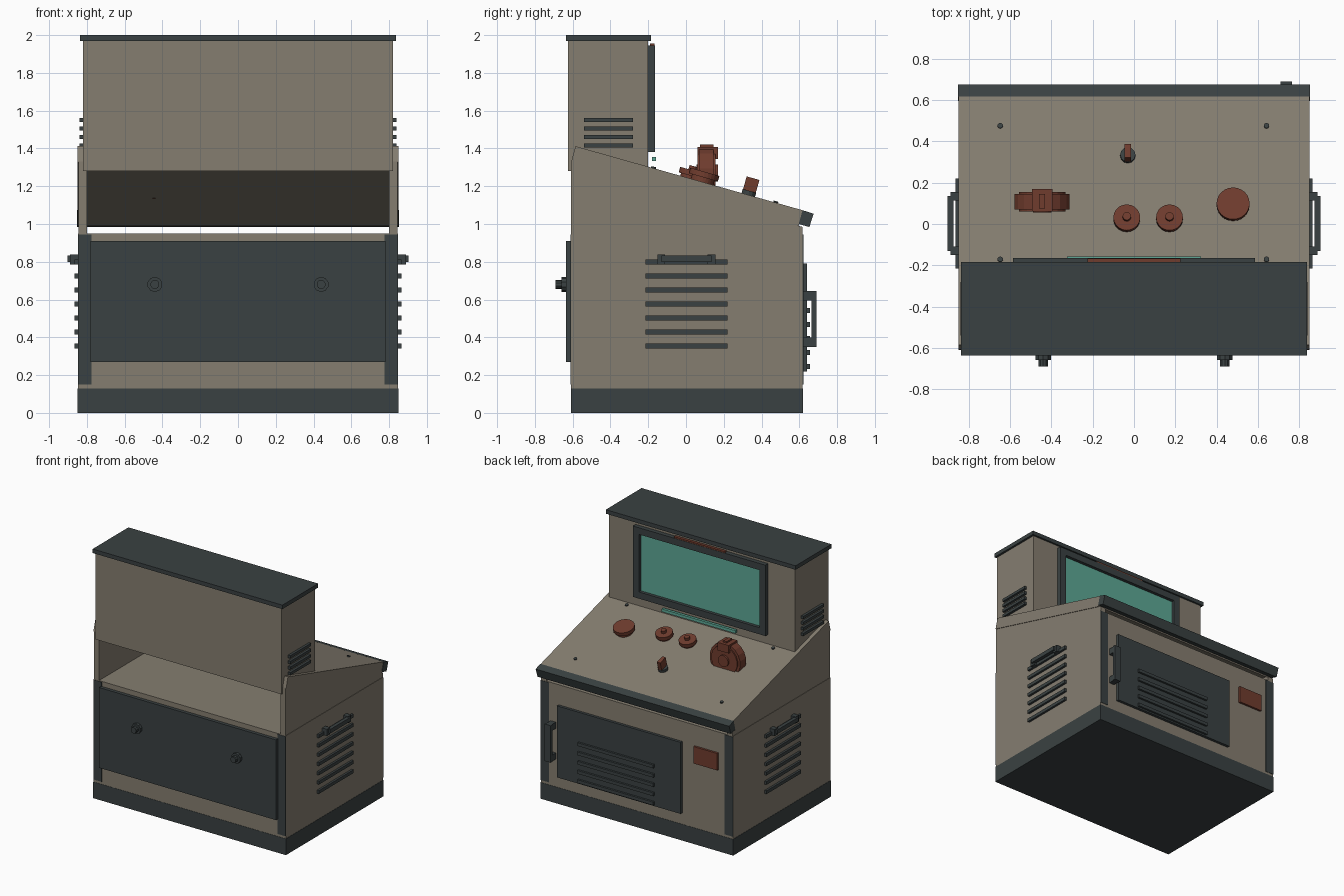
import bpy, bmesh, math
from mathutils import Vector, Matrix

old = bpy.data.objects.get("Cube")
if old:
    bpy.data.objects.remove(old)


def material(name, rgb):
    m = bpy.data.materials.new(name)
    m.use_nodes = True
    m.diffuse_color = (*rgb, 1)
    m.node_tree.nodes["Principled BSDF"].inputs["Base Color"].default_value = (*rgb, 1)
    return m


BEIGE = material("warm_grey_paint", (0.235, 0.207, 0.163))
DARK = material("dark_slate_metal", (0.042, 0.053, 0.054))
RED = material("rust_red", (0.16, 0.045, 0.027))
TEAL = material("teal_glass", (0.11, 0.39, 0.3))


def finish(name, bm, *mats):
    bmesh.ops.recalc_face_normals(bm, faces=bm.faces)
    mesh = bpy.data.meshes.new(name)
    bm.to_mesh(mesh)
    bm.free()
    for m in mats:
        mesh.materials.append(m)
    ob = bpy.data.objects.new(name, mesh)
    bpy.context.scene.collection.objects.link(ob)
    return ob


def add_box(bm, x, y, z):
    size = Matrix.Diagonal((x[1] - x[0], y[1] - y[0], z[1] - z[0], 1))
    mid = Vector([(a + b) / 2 for a, b in (x, y, z)])
    bmesh.ops.create_cube(bm, size=1, matrix=Matrix.Translation(mid) @ size)


def box(name, x, y, z, mat):
    bm = bmesh.new()
    add_box(bm, x, y, z)
    return finish(name, bm, mat)


def side_profile(name, points, x, mat):
    """Extrude a y-z outline along x."""
    bm = bmesh.new()
    face = bm.faces.new([bm.verts.new((x[0], y, z)) for y, z in points])
    out = bmesh.ops.extrude_face_region(bm, geom=[face])
    moved = [v for v in out["geom"] if isinstance(v, bmesh.types.BMVert)]
    bmesh.ops.translate(bm, verts=moved, vec=(x[1] - x[0], 0, 0))
    return finish(name, bm, mat)


def stack(name, frame, tiers, mat, sides=24):
    """Coaxial cylinders, each given as radius, start, end along the frame's z."""
    bm = bmesh.new()
    for r, a, b in tiers:
        bmesh.ops.create_cone(bm, cap_ends=True, segments=sides, radius1=r, radius2=r,
                              depth=b - a, matrix=frame @ Matrix.Translation((0, 0, (a + b) / 2)))
    return finish(name, bm, mat)


def louvers(name, x, y, heights, thick):
    bm = bmesh.new()
    for h in heights:
        add_box(bm, x, y, (h - thick / 2, h + thick / 2))
    return finish(name, bm, DARK)


def span(s, a, b):
    return tuple(sorted((s * a, s * b)))


# Cabinet body and plinth
box("plinth", (-0.85, 0.85), (-0.61, 0.62), (0, 0.13), DARK)
box("cabinet_body", (-0.848, 0.848), (-0.608, 0.618), (0.13, 0.95), BEIGE)

# Mirrored side parts
for s, side in ((1, "left"), (-1, "right")):
    side_profile(side + "_cheek", [(-0.608, 0.95), (0.618, 0.95), (0.618, 0.984), (-0.608, 1.33)],
                 span(s, 0.8, 0.845), BEIGE)
    for y, end in ((-0.611, "rear"), (0.551, "front")):
        box(f"{side}_{end}_corner_post", span(s, 0.775, 0.8475), (y, y + 0.07), (0.15, 0.945), DARK)
    louvers(side + "_cabinet_louvers", span(s, 0.84, 0.865), (-0.215, 0.22),
            [0.355 + 0.074 * i for i in range(7)], 0.026)
    louvers(side + "_hood_louvers", span(s, 0.81, 0.84), (-0.54, -0.28),
            [1.415 + 0.045 * i for i in range(4)], 0.022)
    # Carry handle
    bm = bmesh.new()
    for y in (-0.15, 0.115):
        add_box(bm, span(s, 0.84, 0.89), (y, y + 0.04), (0.785, 0.838))
    add_box(bm, span(s, 0.875, 0.903), (-0.13, 0.135), (0.8, 0.832))
    finish(side + "_carry_handle", bm, DARK)
    # Rear panel fastener
    back = Matrix.Translation((s * 0.44, -0.63, 0.68)) @ Matrix.Rotation(math.pi / 2, 4, "X")
    stack(side + "_rear_fastener", back, [(0.04, 0, 0.028), (0.024, 0.028, 0.06)], DARK, 10)

box("rear_panel", (-0.78, 0.78), (-0.635, -0.6), (0.27, 0.91), DARK)

# Sloping console and its front rail
side_profile("console_slab", [(-0.585, 1.412), (0.62, 1.072), (0.597, 0.99), (-0.608, 1.328)],
             (-0.85, 0.85), BEIGE)
side_profile("console_rail", [(0.617, 1.073), (0.676, 1.054), (0.653, 0.984), (0.597, 1.0)],
             (-0.853, 0.853), DARK)

# Display hood
box("display_hood", (-0.82, 0.82), (-0.625, -0.2), (1.28, 1.97), BEIGE)
box("hood_cap", (-0.837, 0.837), (-0.636, -0.185), (1.968, 2.0), DARK)

# Display frame with recessed glass
bm = bmesh.new()
add_box(bm, (-0.585, 0.585), (-0.21, -0.165), (1.38, 1.945))
bm.normal_update()
glass = max(bm.faces, key=lambda f: f.calc_center_median().y)
bmesh.ops.inset_region(bm, faces=[glass], thickness=0.075)
out = bmesh.ops.extrude_face_region(bm, geom=[glass])
bmesh.ops.delete(bm, geom=[glass], context="FACES_ONLY")
bmesh.ops.translate(bm, verts=[v for v in out["geom"] if isinstance(v, bmesh.types.BMVert)],
                    vec=(0, -0.025, 0))
for f in out["geom"]:
    if isinstance(f, bmesh.types.BMFace):
        f.material_index = 1
finish("display", bm, DARK, TEAL)
box("display_top_strip", (-0.225, 0.225), (-0.19, -0.167), (1.93, 1.956), RED)
box("display_light_bar", (-0.325, 0.325), (-0.18, -0.158), (1.333, 1.356), TEAL)

# Front door, its louvers, latch and badge
box("front_door", (-0.4, 0.69), (0.6, 0.64), (0.22, 0.79), DARK)
louvers("door_louvers", (-0.17, 0.5), (0.63, 0.656), [0.245 + 0.074 * i for i in range(5)], 0.026)
bm = bmesh.new()
add_box(bm, (0.71, 0.766), (0.665, 0.69), (0.35, 0.645))
for z in (0.35, 0.595):
    add_box(bm, (0.715, 0.761), (0.61, 0.67), (z, z + 0.05))
finish("door_latch_handle", bm, DARK)
box("front_badge", (-0.72, -0.51), (0.61, 0.635), (0.65, 0.785), RED)

# Controls standing square to the slope
SLOPE = math.atan(0.282)


def on_console(x, y):
    z = 1.412 - 0.282 * (y + 0.585)
    return Matrix.Translation((x, y, z)) @ Matrix.Rotation(-SLOPE, 4, "X")


for i, (x, y) in enumerate([(-0.648, 0.475), (0.642, 0.475), (-0.648, -0.172), (0.642, -0.172)]):
    stack(f"console_screw_{i + 1}", on_console(x, y), [(0.013, -0.01, 0.008)], DARK, 10)

for x, name in ((-0.035, "middle"), (0.172, "left")):
    stack(name + "_dial", on_console(x, 0.02),
          [(0.052, -0.005, 0.015), (0.065, 0.015, 0.045), (0.02, 0.045, 0.068)], RED, 20)

stack("push_button", on_console(0.48, 0.085),
      [(0.062, -0.005, 0.025), (0.08, 0.025, 0.055)], RED, 24)

# Toggle switch
toggle = on_console(-0.03, 0.33)
stack("toggle_base", toggle, [(0.037, -0.005, 0.022)], DARK, 12)
bm = bmesh.new()
add_box(bm, (-0.015, 0.015), (-0.035, 0.035), (0.02, 0.092))
bm.transform(toggle)
finish("toggle_lever", bm, RED)

# Throttle wheel half sunk into the console
wheel = Matrix.Translation((-0.445, 0.115, 1.27)) @ Matrix.Rotation(math.pi / 2, 4, "X")
stack("throttle_wheel", wheel, [(0.135, -0.03, 0.045), (0.115, -0.04, 0.055), (0.045, -0.055, 0.06)],
      RED, 18)
bm = bmesh.new()
add_box(bm, (-0.495, -0.395), (0.06, 0.17), (1.345, 1.408))
add_box(bm, (-0.46, -0.43), (0.075, 0.145), (1.4, 1.42))
finish("throttle_grip", bm, RED)
